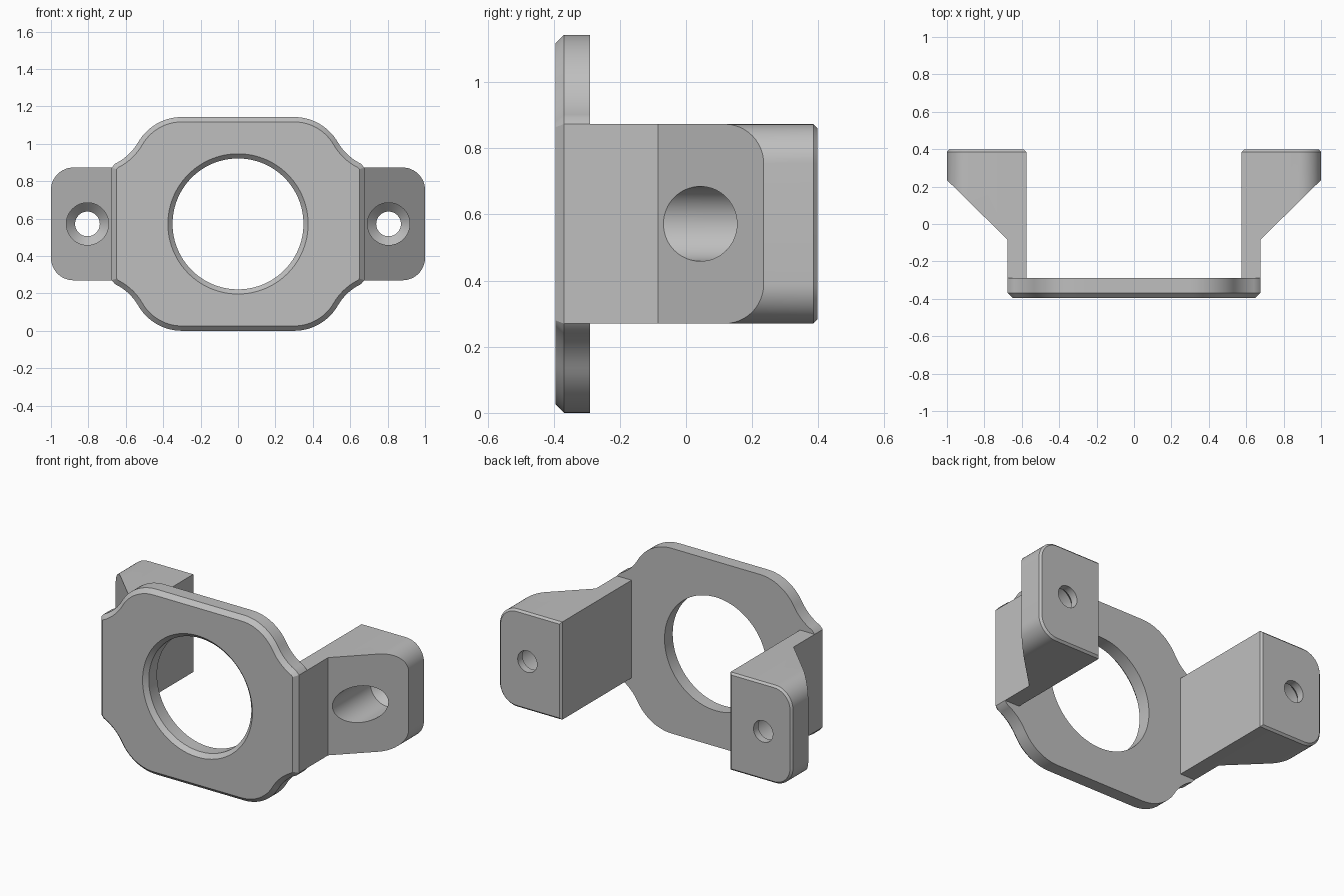
import bpy, bmesh
from math import sin, cos, pi, radians, acos, sqrt

cube = bpy.data.objects.get("Cube")
if cube:
    bpy.data.objects.remove(cube, do_unlink=True)

grey = bpy.data.materials.new("light grey")
grey.use_nodes = True
colour = (0.52, 0.52, 0.52, 1)
grey.diffuse_color = colour
grey.node_tree.nodes["Principled BSDF"].inputs["Base Color"].default_value = colour

MID = 0.5715            # height of the centre line, also half the plate height
FRONT, BACK = -0.395, 0.397
PLATE_BACK = -0.29
SIDE, INNER = 0.675, 0.575
ARM_HALF = 0.3015


def make(name, bm):
    bmesh.ops.recalc_face_normals(bm, faces=bm.faces)
    mesh = bpy.data.meshes.new(name)
    bm.to_mesh(mesh)
    bm.free()
    mesh.materials.append(grey)
    ob = bpy.data.objects.new(name, mesh)
    bpy.context.collection.objects.link(ob)
    return ob


def prism(name, points, step, bevel_y=None, bevel=0.0):
    """Extrude a closed 3D outline by a vector; optionally chamfer the rim at one y."""
    bm = bmesh.new()
    face = bm.faces.new([bm.verts.new(p) for p in points])
    ext = bmesh.ops.extrude_face_region(bm, geom=[face], use_keep_orig=True)
    verts = [v for v in ext["geom"] if isinstance(v, bmesh.types.BMVert)]
    bmesh.ops.translate(bm, verts=verts, vec=step)
    bmesh.ops.recalc_face_normals(bm, faces=bm.faces)
    if bevel_y is not None:
        rim = [e for e in bm.edges if all(abs(v.co.y - bevel_y) < 1e-5 for v in e.verts)]
        bmesh.ops.bevel(bm, geom=rim, offset=bevel, segments=1,
                        affect='EDGES', clamp_overlap=False)
    return make(name, bm)


def lathe(name, x, profile, n=64):
    """Solid of revolution about an axis along y, from (radius, y) pairs."""
    bm = bmesh.new()
    rings = [[bm.verts.new((x + r * cos(2 * pi * i / n), y, MID + r * sin(2 * pi * i / n)))
              for i in range(n)] for r, y in profile]
    for a, b in zip(rings, rings[1:]):
        for i in range(n):
            j = (i + 1) % n
            bm.faces.new((a[i], a[j], b[j], b[i]))
    bm.faces.new(rings[0])
    bm.faces.new(rings[-1])
    return make(name, bm)


def combine(ob, cutter, operation):
    cutter.hide_render = True
    mod = ob.modifiers.new("cut", 'BOOLEAN')
    mod.operation, mod.solver, mod.object = operation, 'EXACT', cutter
    dg = bpy.context.evaluated_depsgraph_get()
    mesh = bpy.data.meshes.new_from_object(ob.evaluated_get(dg))
    ob.modifiers.clear()
    ob.data = mesh
    bpy.data.objects.remove(cutter, do_unlink=True)


def arc(cx, cz, r, a0, a1, n):
    return [(cx + r * cos(a0 + (a1 - a0) * i / n), cz + r * sin(a0 + (a1 - a0) * i / n))
            for i in range(n + 1)]


# Plate outline: one quarter with a round shoulder and a concave neck, then mirrored
r_out, r_in, turn = 0.27, 0.285, radians(30)
cx, cz = 0.3, MID - r_out
nx, nz = cx + (r_out + r_in) * cos(turn), cz + (r_out + r_in) * sin(turn)
end = 2 * pi - acos((SIDE - nx) / r_in)
quarter = arc(cx, cz, r_out, pi / 2, turn, 14)
quarter += arc(nx, nz, r_in, pi + turn, end, 10)[1:-1] + [(SIDE, ARM_HALF)]
half = quarter + [(x, -z) for x, z in reversed(quarter)]
outline = half + [(-x, z) for x, z in reversed(half)]
plate = prism("front_plate", [(x, FRONT, MID + z) for x, z in outline],
              (0, PLATE_BACK - FRONT, 0), FRONT, 0.026)
combine(plate, lathe("bore_cutter", 0, [(0.4, FRONT - 0.025), (0.35, FRONT + 0.025),
                                        (0.35, 0)], 96), 'DIFFERENCE')
parts = [plate]

# Arms with gusseted mounting feet, one on each side
corner = 0.12
for side, s in (("left", 1), ("right", -1)):
    top = arc(1 - corner, ARM_HALF - corner, corner, pi / 2, 0, 12)
    top.insert(0, (INNER, ARM_HALF))
    loop = top + [(x, -z) for x, z in reversed(top)]
    arm = prism(side + "_arm_and_foot", [(s * x, PLATE_BACK, MID + z) for x, z in loop],
                (0, BACK - PLATE_BACK, 0), BACK, 0.012)
    # Side profile: straight arm, then a slope out to the foot
    profile = [(0.4, -0.5), (SIDE, -0.5), (SIDE, -0.085), (1.1, 0.3335), (1.1, 0.5), (0.4, 0.5)]
    combine(arm, prism("profile_cutter", [(s * x, y, -0.2) for x, y in profile],
                       (0, 0, 1.6)), 'INTERSECT')
    # Countersunk screw hole
    combine(arm, lathe("screw_cutter", s * 0.805,
                       [(0.113, -0.25), (0.113, 0.302), (0.066, 0.35), (0.066, 0.5)]),
            'DIFFERENCE')
    parts.append(arm)

# Smooth curved walls, keep sharp edges
bpy.ops.object.select_all(action='DESELECT')
for ob in parts:
    ob.select_set(True)
bpy.context.view_layer.objects.active = plate
bpy.ops.object.shade_smooth_by_angle(angle=radians(25))
